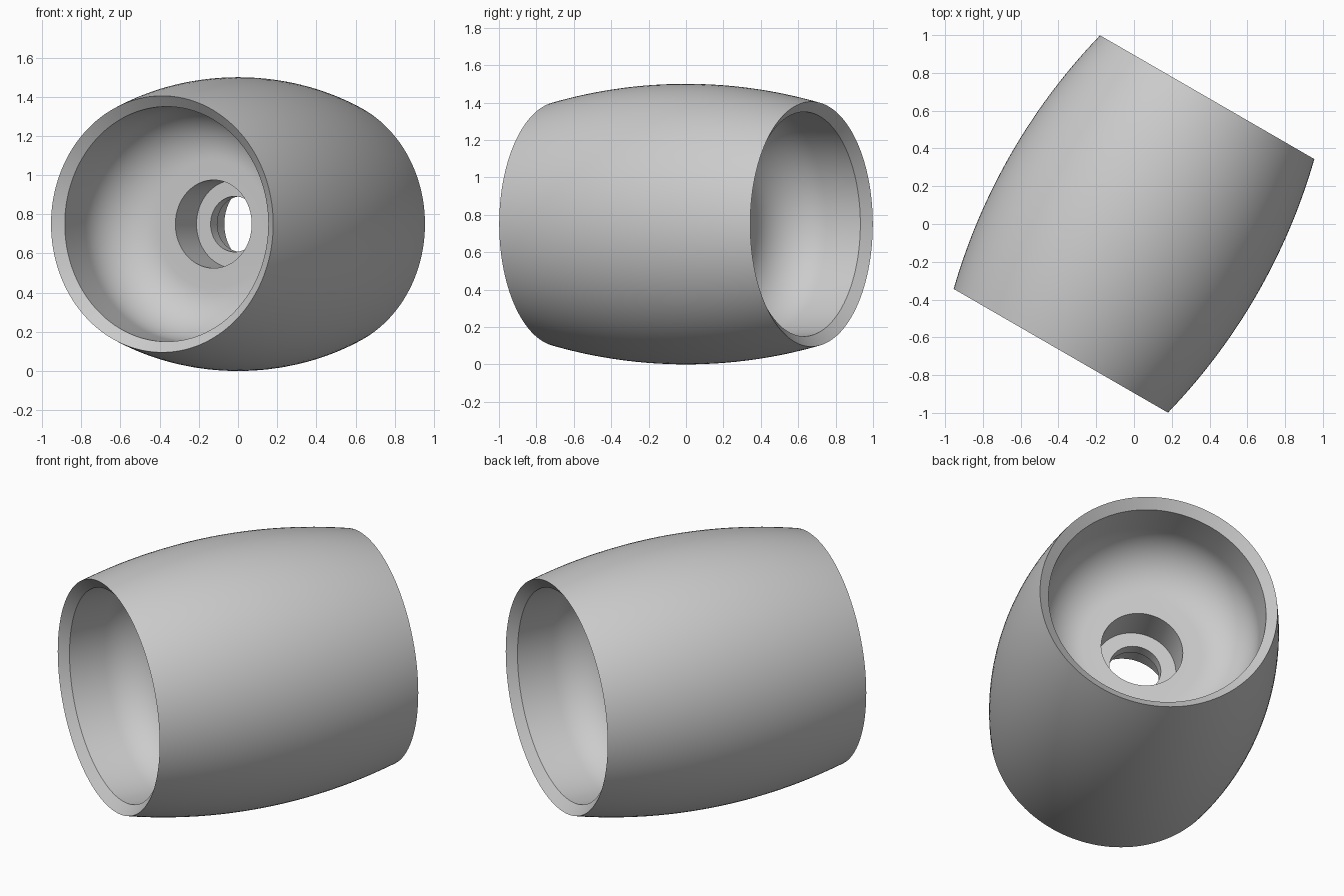
import bpy
import bmesh
from math import cos, sin, pi, radians, sqrt
from mathutils import Matrix, Vector

cube = bpy.data.objects.get("Cube")
if cube:
    bpy.data.objects.remove(cube, do_unlink=True)

HALF_LENGTH, MID_RADIUS, END_RADIUS = 0.775, 0.75, 0.655
WALL_RADIUS, FILLET, FLOOR = 0.60, 0.27, 0.25
RECESS_RADIUS, BORE_RADIUS, WEB = 0.225, 0.142, 0.034
SIDES = 128


def half_profile():
    """(radius, axial) points from the widest ring, round one end, to the bore."""
    points = []
    # Bulging tread
    drop = MID_RADIUS - END_RADIUS
    arc = (HALF_LENGTH ** 2 + drop ** 2) / (2 * drop)
    steps = 16
    for i in range(1, steps + 1):
        a = HALF_LENGTH * i / steps
        points.append((MID_RADIUS - arc + sqrt(arc ** 2 - a ** 2), a))
    # Chamfered lip, then the rounded bottom of the dish
    points.append((WALL_RADIUS, HALF_LENGTH - 0.045))
    for i in range(steps + 1):
        t = pi / 2 * i / steps
        points.append((WALL_RADIUS - FILLET + FILLET * cos(t),
                       FLOOR + FILLET - FILLET * sin(t)))
    # Bearing recess and bore
    points += [(RECESS_RADIUS, FLOOR), (RECESS_RADIUS, WEB), (BORE_RADIUS, WEB)]
    return points


# Mirror the half profile into a closed loop and spin it about the axle (y)
half = half_profile()
loop = [(MID_RADIUS, 0)] + half + [(r, -a) for r, a in reversed(half)]
bm = bmesh.new()
verts = [bm.verts.new((r, a, 0)) for r, a in loop]
edges = [bm.edges.new((v, verts[(i + 1) % len(verts)])) for i, v in enumerate(verts)]
bmesh.ops.spin(bm, geom=verts + edges, cent=(0, 0, 0), axis=(0, 1, 0),
               angle=2 * pi, steps=SIDES, use_duplicate=False)
bmesh.ops.remove_doubles(bm, verts=bm.verts[:], dist=0.0001)
bmesh.ops.recalc_face_normals(bm, faces=bm.faces[:])

# Turn the axle and lift the wheel onto the ground
bm.transform(Matrix.Translation(Vector((0, 0, MID_RADIUS))) @ Matrix.Rotation(radians(-30), 4, 'Z'))

mesh = bpy.data.meshes.new("roller_wheel")
bm.to_mesh(mesh)
bm.free()
wheel = bpy.data.objects.new("roller_wheel", mesh)
bpy.context.collection.objects.link(wheel)

grey = bpy.data.materials.new("plain_grey")
grey.use_nodes = True
colour = (0.6, 0.6, 0.6, 1)
grey.diffuse_color = colour
grey.node_tree.nodes["Principled BSDF"].inputs["Base Color"].default_value = colour
mesh.materials.append(grey)

bpy.ops.object.select_all(action='DESELECT')
wheel.select_set(True)
bpy.context.view_layer.objects.active = wheel
bpy.ops.object.shade_smooth_by_angle(angle=radians(30))
